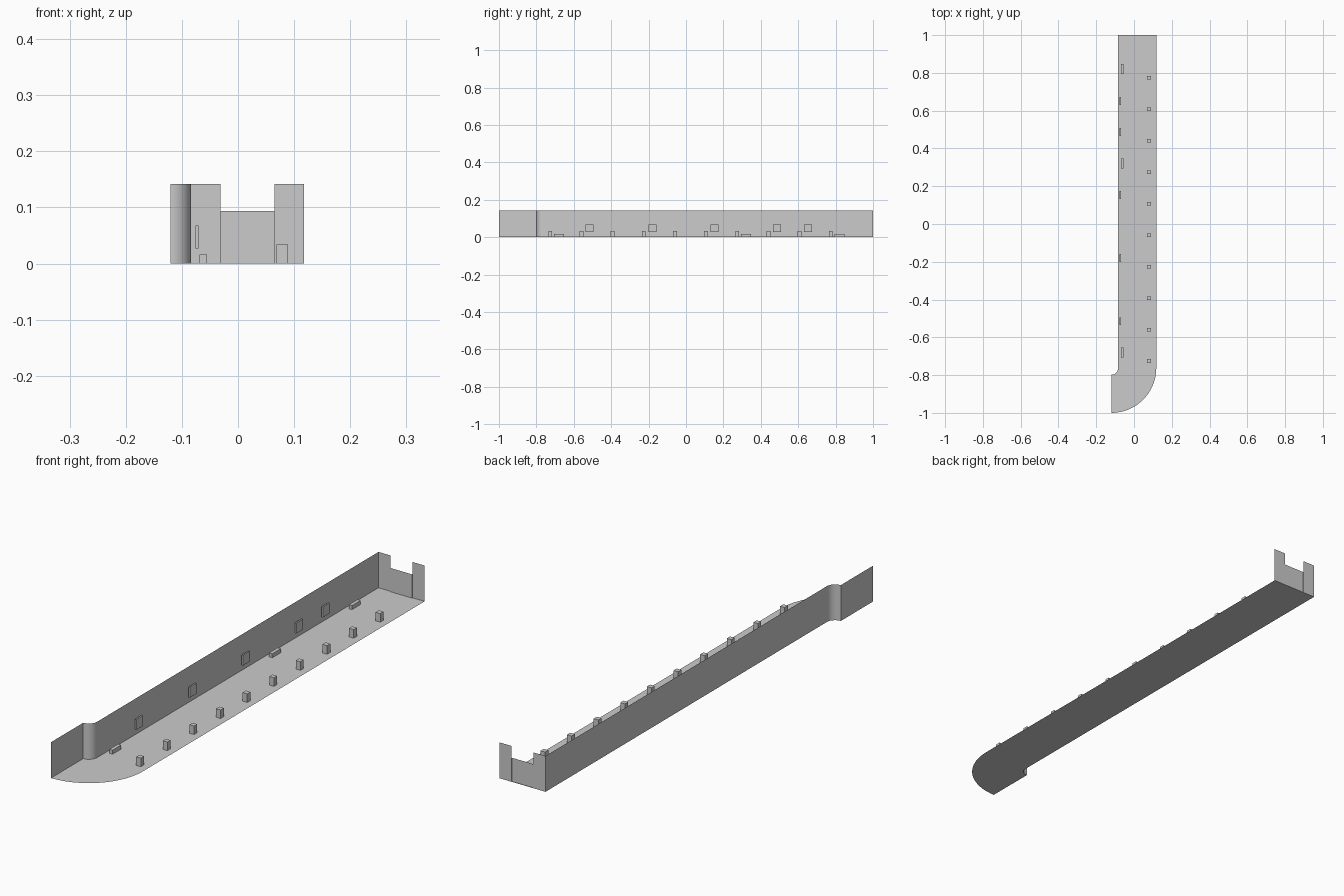
import bpy, bmesh, math

cube = bpy.data.objects.get("Cube")
if cube:
    bpy.data.objects.remove(cube, do_unlink=True)

grey = bpy.data.materials.new("plain_grey")
grey.use_nodes = True
grey.diffuse_color = (0.6, 0.6, 0.6, 1)
grey.node_tree.nodes["Principled BSDF"].inputs["Base Color"].default_value = (0.6, 0.6, 0.6, 1)

LEFT, RIGHT, HEIGHT = -0.084, 0.118, 0.142
CX, CY = -0.12, -0.762            # centre of the curved end


def finish(name, bm):
    mesh = bpy.data.meshes.new(name)
    bm.to_mesh(mesh)
    bm.free()
    mesh.materials.append(grey)
    obj = bpy.data.objects.new(name, mesh)
    bpy.context.collection.objects.link(obj)
    return obj


def arc(radius, steps=24):
    """Quarter turn from straight ahead (-y) round to +x."""
    return [(CX + radius * math.sin(a), CY - radius * math.cos(a))
            for a in (math.pi / 2 * i / steps for i in range(steps + 1))]


def sheet(name, path, height):
    """Upright thin wall standing on a floor path."""
    bm = bmesh.new()
    low = [bm.verts.new((x, y, 0)) for x, y in path]
    high = [bm.verts.new((x, y, height)) for x, y in path]
    for i in range(len(path) - 1):
        bm.faces.new((low[i], low[i + 1], high[i + 1], high[i]))
    return finish(name, bm)


def box(name, x, y, z):
    """Box from three (low, high) ranges."""
    bm = bmesh.new()
    bmesh.ops.create_cube(bm, size=1)
    for v in bm.verts:
        v.co = [sum(r) / 2 + c * (r[1] - r[0]) for c, r in zip(v.co, (x, y, z))]
    return finish(name, bm)


# Floor with a rounded front corner
inner, outer = arc(LEFT - CX), arc(RIGHT - CX)
bm = bmesh.new()
a = [bm.verts.new((x, y, 0)) for x, y in inner + [(LEFT, 1)]]
b = [bm.verts.new((x, y, 0)) for x, y in outer + [(RIGHT, 1)]]
for i in range(len(a) - 1):
    bm.faces.new((a[i], b[i], b[i + 1], a[i + 1]))
finish("floor", bm)

# Long side wall with its curved step
wall = sheet("side_wall", [(LEFT, 1)] + inner[::-1] + [(CX, -1)], HEIGHT)
bpy.ops.object.select_all(action='DESELECT')
wall.select_set(True)
bpy.context.view_layer.objects.active = wall
bpy.ops.object.shade_smooth_by_angle(angle=math.radians(30))

# End wall: two tall sides and a lower, slightly recessed middle
N0, N1, BACK = -0.031, 0.065, 0.997
sheet("end_wall_right", [(N0, 1), (LEFT, 1)], HEIGHT)
sheet("end_wall_middle", [(N1, 1), (N1, BACK), (N0, BACK), (N0, 1)], 0.094)
sheet("end_wall_left", [(RIGHT, 1), (N1, 1)], HEIGHT)

# Row of posts along the open edge
for i in range(10):
    y = -0.726 + i / 6
    box("post", (0.069, 0.089), (y - 0.01, y + 0.01), (0, 0.034))

# Low benches beside the wall
for y in (-0.68, 0.32, 0.82):
    box("bench", (-0.069, -0.055), (y - 0.027, y + 0.027), (0, 0.016))

# Panels along the wall
for y in (-0.515, -0.18, 0.153, 0.486, 0.652):
    box("wall_panel", (-0.076, -0.07), (y - 0.021, y + 0.021), (0.027, 0.068))
